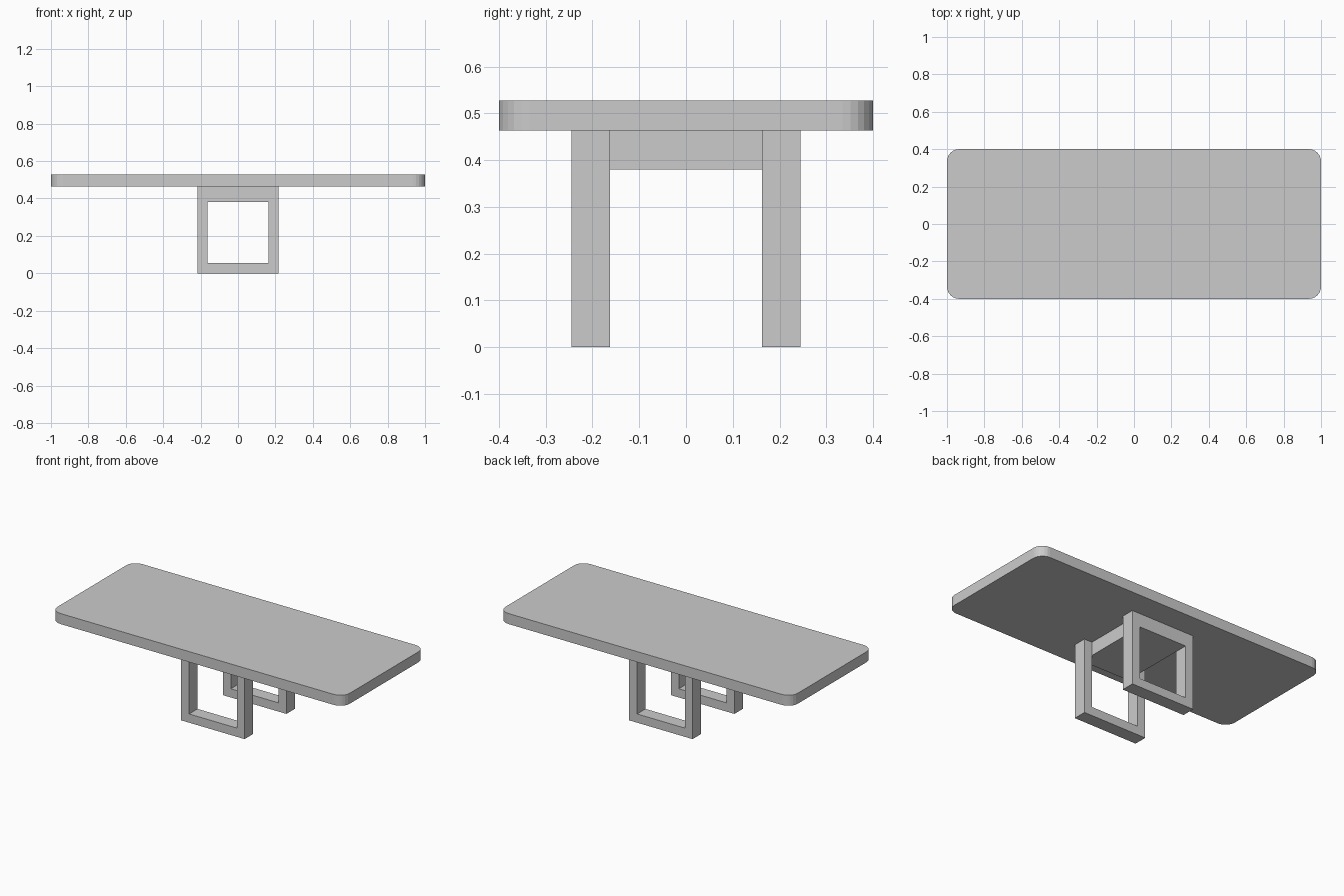
import bpy, bmesh, math

if "Cube" in bpy.data.objects:
    bpy.data.objects.remove(bpy.data.objects["Cube"])

TOP_Z, UNDER_Z, RAIL_Z = 0.528, 0.463, 0.38


def extrude_profile(name, points, vector):
    """Solid made by sweeping one flat outline along a vector."""
    bm = bmesh.new()
    face = bm.faces.new([bm.verts.new(p) for p in points])
    new = bmesh.ops.extrude_face_region(bm, geom=[face])["geom"]
    verts = [g for g in new if isinstance(g, bmesh.types.BMVert)]
    bmesh.ops.translate(bm, verts=verts, vec=vector)
    return finish(name, bm)


def finish(name, bm):
    bmesh.ops.recalc_face_normals(bm, faces=bm.faces)
    mesh = bpy.data.meshes.new(name)
    bm.to_mesh(mesh)
    bm.free()
    obj = bpy.data.objects.new(name, mesh)
    bpy.context.collection.objects.link(obj)
    return obj


def rect(x, z0, z1):
    return [(-x, z0), (x, z0), (x, z1), (-x, z1)]


def leg_frame(name, y0, y1):
    """Rectangular ring standing in the xz plane."""
    bm = bmesh.new()
    outer, inner = rect(0.217, 0, UNDER_Z), rect(0.163, 0.054, RAIL_Z)
    loops = [[bm.verts.new((x, y, z)) for x, z in r]
             for r, y in ((outer, y0), (inner, y0), (inner, y1), (outer, y1))]
    for k in range(4):
        a, b = loops[k], loops[(k + 1) % 4]
        for i in range(4):
            j = (i + 1) % 4
            bm.faces.new((a[i], a[j], b[j], b[i]))
    return finish(name, bm)


# Tabletop with rounded corners
r, steps = 0.065, 6
outline = []
for q, (sx, sy) in enumerate([(1, 1), (-1, 1), (-1, -1), (1, -1)]):
    for i in range(steps + 1):
        t = math.pi / 2 * (q + i / steps)
        outline.append((sx * (1 - r) + r * math.cos(t),
                        sy * (0.4 - r) + r * math.sin(t), UNDER_Z))
extrude_profile("tabletop", outline, (0, 0, TOP_Z - UNDER_Z))

# Two leg frames
leg_frame("front_leg_frame", -0.245, -0.163)
leg_frame("back_leg_frame", 0.163, 0.245)

# Block joining the frames under the top
extrude_profile("stretcher", [(x, -0.163, z) for x, z in rect(0.163, RAIL_Z, UNDER_Z)],
                (0, 0.326, 0))
